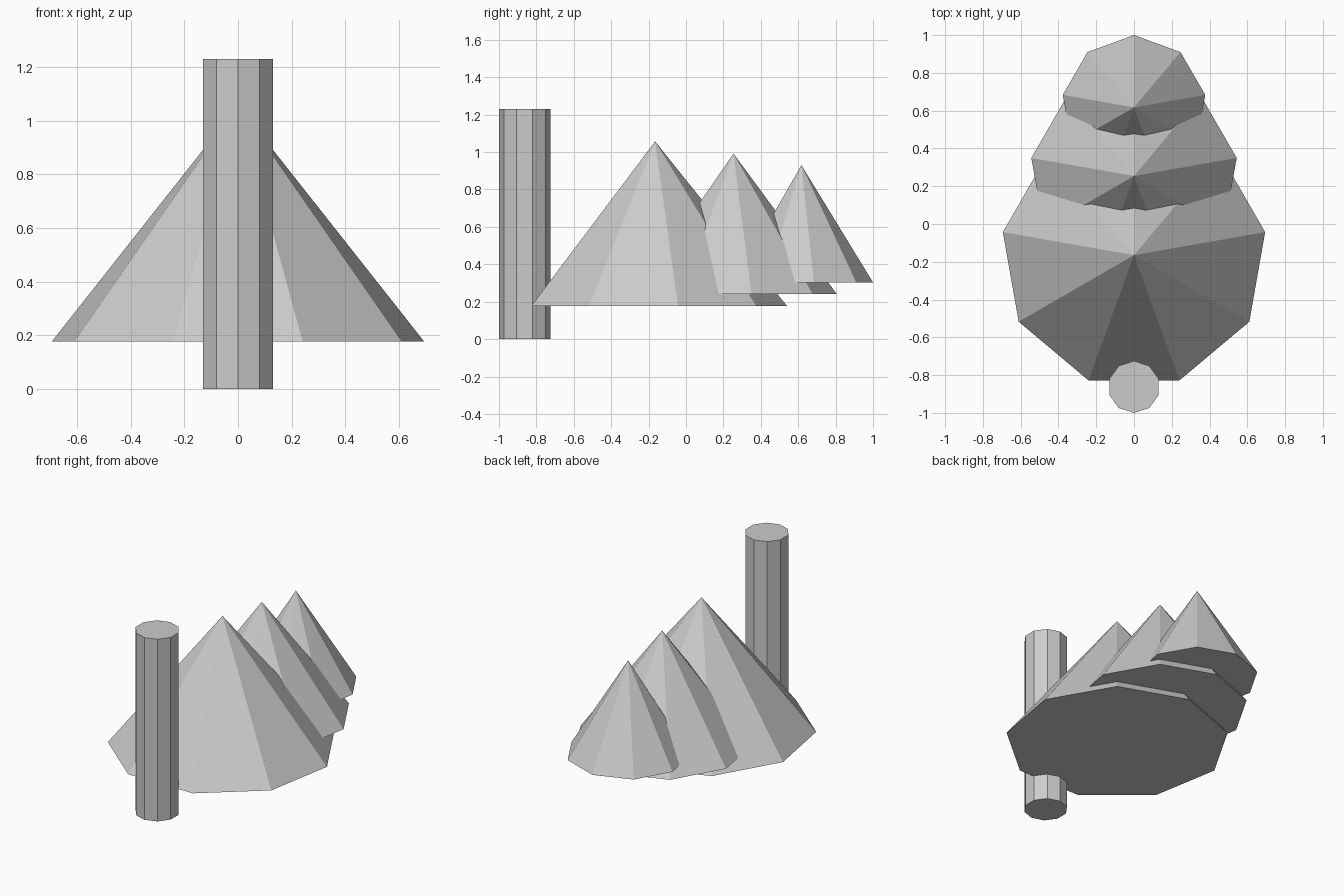
import bpy

if "Cube" in bpy.data.objects:
    bpy.data.objects.remove(bpy.data.objects["Cube"])


def tapered(name, sides, r_bottom, r_top, y, z0, z1):
    """Flat-shaded cone or prism between two heights, first vertex facing +y."""
    bpy.ops.mesh.primitive_cone_add(
        vertices=sides, radius1=r_bottom, radius2=r_top, depth=z1 - z0,
        end_fill_type='NGON', location=(0, y, (z0 + z1) / 2))
    obj = bpy.context.object
    obj.name = obj.data.name = name
    return obj


# Ten-sided upright post at the front
tapered("post", 10, 0.1375, 0.1375, -0.8625, 0.0, 1.23)

# Three overlapping nine-sided cones, shrinking and rising toward the back
for name, radius, y, base, tip in (
    ("large_cone", 0.705, -0.165, 0.177, 1.057),
    ("middle_cone", 0.552, 0.254, 0.241, 0.992),
    ("small_cone", 0.383, 0.617, 0.303, 0.930),
):
    tapered(name, 9, radius, 0, y, base, tip)
